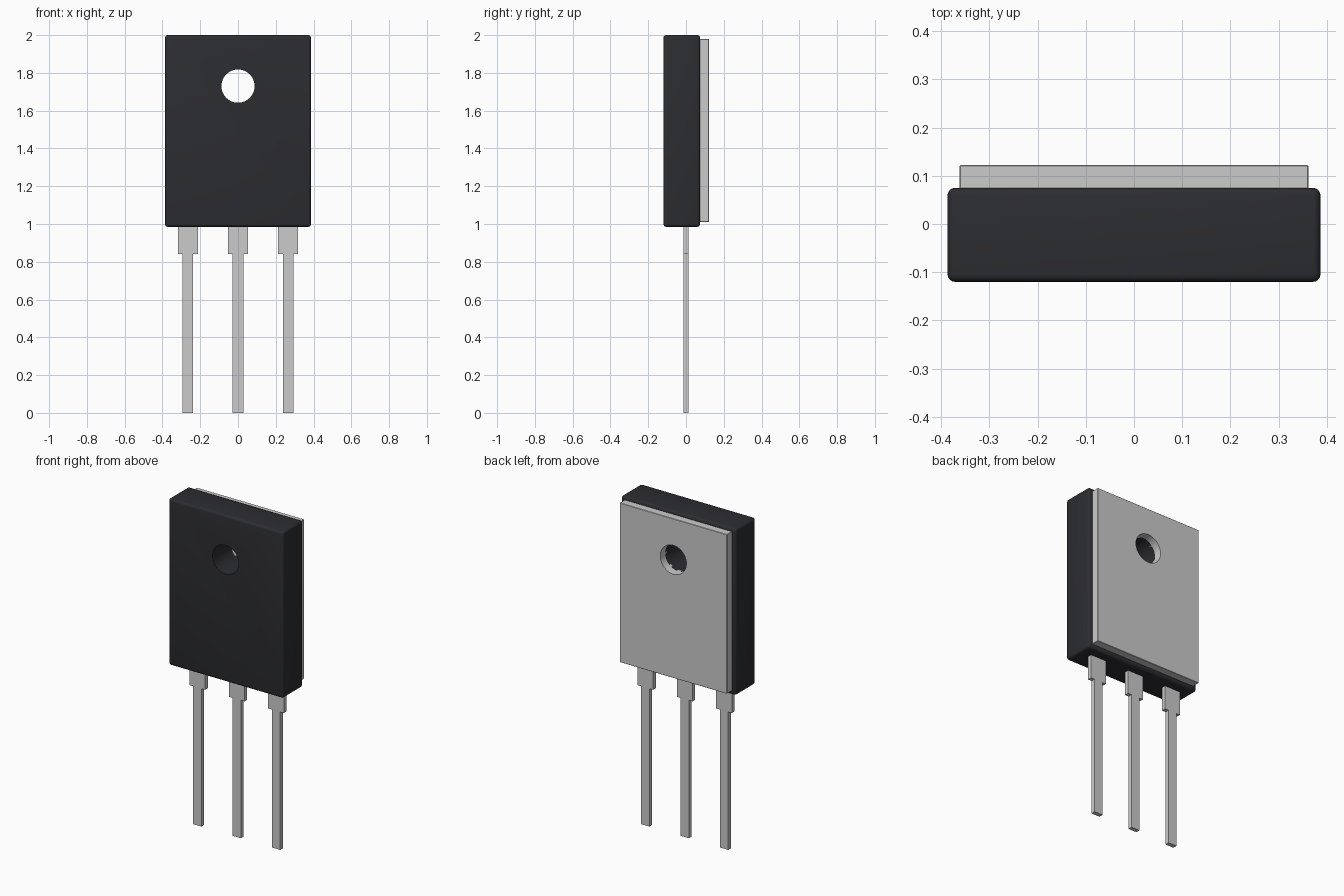
import bpy, bmesh

if "Cube" in bpy.data.objects:
    bpy.data.objects.remove(bpy.data.objects["Cube"])

HOLE_Z, HOLE_R = 1.73, 0.088


def activate(obj):
    bpy.ops.object.select_all(action='DESELECT')
    obj.select_set(True)
    bpy.context.view_layer.objects.active = obj


def box(name, lo, hi, bevel, segments):
    bpy.ops.mesh.primitive_cube_add(size=1, location=[(a + b) / 2 for a, b in zip(lo, hi)])
    obj = bpy.context.object
    obj.name = name
    obj.scale = [b - a for a, b in zip(lo, hi)]
    bpy.ops.object.transform_apply(location=False, rotation=False, scale=True)
    mod = obj.modifiers.new("edges", 'BEVEL')
    mod.width, mod.segments = bevel, segments
    bpy.ops.object.modifier_apply(modifier=mod.name)
    return obj


def drill(obj, cutter):
    activate(obj)
    mod = obj.modifiers.new("hole", 'BOOLEAN')
    mod.operation, mod.solver, mod.object = 'DIFFERENCE', 'EXACT', cutter
    bpy.ops.object.modifier_apply(modifier=mod.name)
    bpy.ops.object.shade_smooth_by_angle()


# Moulded body and metal heat tab
body = box("body", (-0.387, -0.12, 0.985), (0.387, 0.075, 2.0), 0.016, 4)
tab = box("heat_tab", (-0.362, 0.06, 1.01), (0.362, 0.122, 1.98), 0.002, 1)

# Mounting hole through both
bpy.ops.mesh.primitive_cylinder_add(vertices=48, radius=HOLE_R, depth=1,
                                    location=(0, 0, HOLE_Z), rotation=(1.570796, 0, 0))
cutter = bpy.context.object
cutter.name = "hole_cutter"
cutter.hide_render = True
drill(body, cutter)
drill(tab, cutter)
bpy.data.objects.remove(cutter, do_unlink=True)

dark = bpy.data.materials.new("dark_plastic")
dark.diffuse_color = (0.025, 0.026, 0.03, 1)
dark.use_nodes = True
dark.node_tree.nodes["Principled BSDF"].inputs["Base Color"].default_value = dark.diffuse_color
body.data.materials.append(dark)


# Stepped flat leads
def lead(name, x):
    half = [(0.028, 0), (0.028, 0.84), (0.053, 0.84), (0.053, 1.0)]
    outline = half + [(-a, z) for a, z in reversed(half)]
    bm = bmesh.new()
    face = bm.faces.new([bm.verts.new((a, -0.013, z)) for a, z in outline])
    new = bmesh.ops.extrude_face_region(bm, geom=[face])["geom"]
    bmesh.ops.translate(bm, vec=(0, 0.026, 0),
                        verts=[v for v in new if isinstance(v, bmesh.types.BMVert)])
    bmesh.ops.recalc_face_normals(bm, faces=bm.faces)
    mesh = bpy.data.meshes.new(name)
    bm.to_mesh(mesh)
    bm.free()
    obj = bpy.data.objects.new(name, mesh)
    obj.location.x = x
    bpy.context.collection.objects.link(obj)


for name, x in (("lead_left", -0.265), ("lead_middle", 0), ("lead_right", 0.265)):
    lead(name, x)
